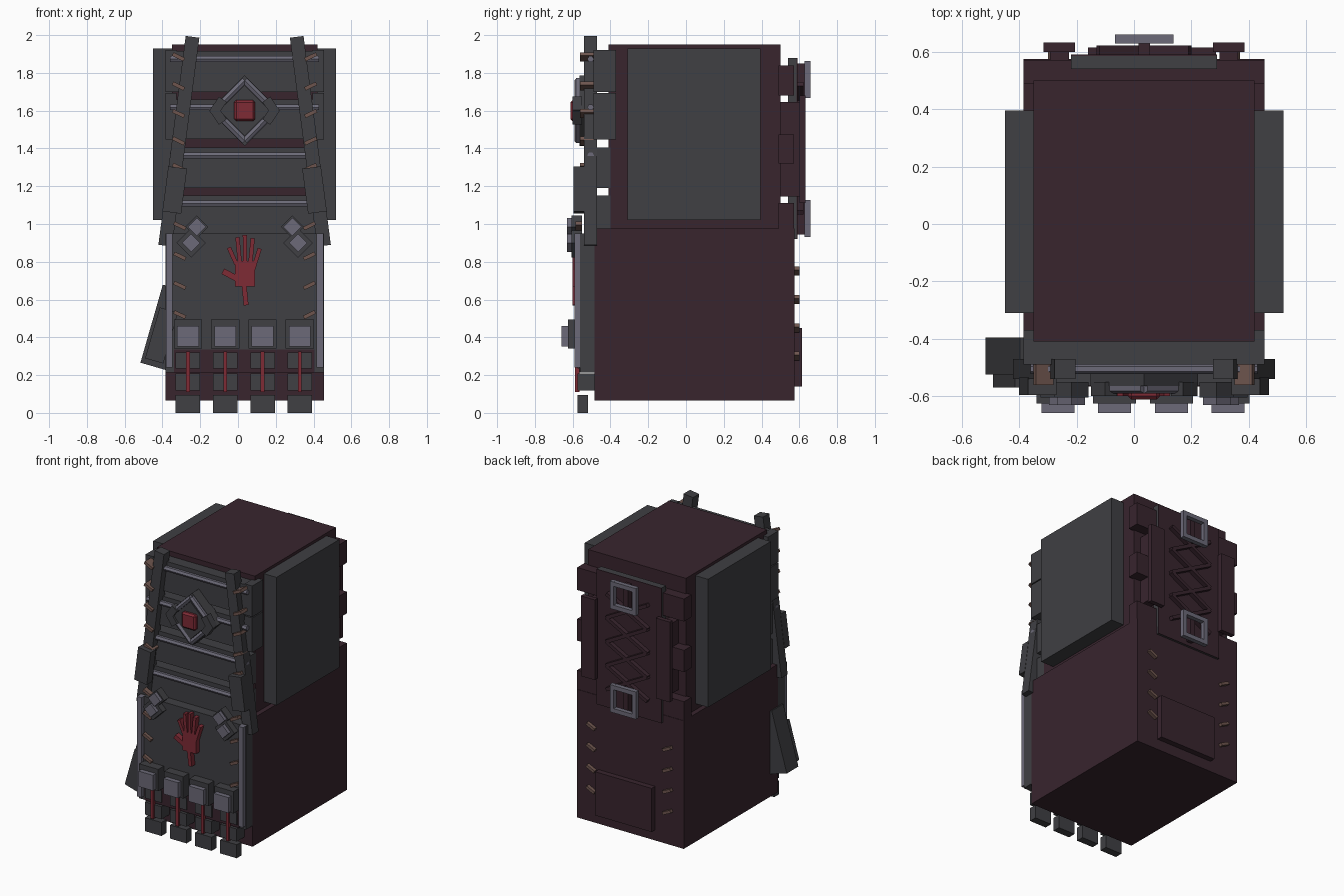
import bpy, math
from mathutils import Matrix

cube = bpy.data.objects.get("Cube")
if cube:
    bpy.data.objects.remove(cube, do_unlink=True)

CX = 0.035  # symmetry line of the model


def material(name, rgb):
    m = bpy.data.materials.new(name)
    m.use_nodes = True
    m.diffuse_color = (*rgb, 1)
    m.node_tree.nodes["Principled BSDF"].inputs["Base Color"].default_value = (*rgb, 1)
    return m


GREY = material("dark grey", (0.050, 0.050, 0.056))
MAROON = material("maroon leather", (0.040, 0.018, 0.027))
RED = material("red", (0.21, 0.024, 0.036))
STEEL = material("light steel", (0.15, 0.144, 0.188))
BROWN = material("brown thread", (0.156, 0.091, 0.076))


def finish(name, mat):
    o = bpy.context.object
    o.name = name
    o.data.materials.append(mat)
    return o


def box(name, mat, x, y, z, turn=0):
    """Box from (min, max) ranges, turned about the y axis through its centre."""
    centre = [sum(r) / 2 for r in (x, y, z)]
    bpy.ops.mesh.primitive_cube_add(size=1, location=centre, rotation=(0, turn, 0))
    o = finish(name, mat)
    o.data.transform(Matrix.Diagonal([r[1] - r[0] for r in (x, y, z)] + [1]))
    return o


def slab(name, mat, cx, cz, w, h, y, turn=0):
    return box(name, mat, (cx - w / 2, cx + w / 2), y, (cz - h / 2, cz + h / 2), turn)


def pair(name, mat, cx, cz, w, h, y, turn=0):
    slab("right_" + name, mat, cx, cz, w, h, y, turn)
    slab("left_" + name, mat, 2 * CX - cx, cz, w, h, y, -turn)


def bar(name, mat, a, b, w, y):
    """Flat bar between two (x, z) points."""
    dx, dz = b[0] - a[0], b[1] - a[1]
    return slab(name, mat, (a[0] + b[0]) / 2, (a[1] + b[1]) / 2, w,
                math.hypot(dx, dz), y, math.atan2(dx, dz))


def rod(name, a, b, r, y):
    """Six-sided steel rod between two (x, z) points."""
    dx, dz = b[0] - a[0], b[1] - a[1]
    bpy.ops.mesh.primitive_cylinder_add(
        vertices=6, radius=r, depth=math.hypot(dx, dz),
        location=((a[0] + b[0]) / 2, y, (a[1] + b[1]) / 2),
        rotation=(0, math.atan2(dx, dz), 0))
    return finish(name, STEEL)


DIAMOND = math.pi / 4

# Main body
box("lower_body", MAROON, (-0.385, 0.455), (-0.485, 0.575), (0.065, 0.975))
box("upper_body", MAROON, (-0.35, 0.42), (-0.41, 0.5), (0.97, 1.95))
pair("side_panel", GREY, -0.39, 1.475, 0.12, 0.91, (-0.31, 0.395))

# Overlapping chest plates with steel trims
for i, (lo, hi) in enumerate([(1.70, 1.915), (1.45, 1.66), (1.19, 1.405), (0.95, 1.15)]):
    box(f"chest_plate_{i}", GREY, (-0.352, 0.422), (-0.49, -0.40), (lo, hi))
    trim = hi - 0.042
    rod(f"chest_trim_{i}", (-0.36, trim), (0.43, trim), 0.018, -0.505)
for z in (1.81, 1.57):
    pair("plate_wrap", GREY, -0.355, z, 0.06, 0.22 if z > 1.7 else 0.245, (-0.49, -0.37))

# Slanted front straps with thicker sleeves
pair("strap", GREY, -0.313, 1.438, 0.073, 1.115, (-0.54, -0.47), 0.13)
pair("strap_sleeve", GREY, -0.335, 1.18, 0.10, 0.24, (-0.595, -0.535), 0.13)

# Front skirt plate with steel rims
box("skirt_plate", GREY, (-0.385, 0.455), (-0.562, -0.48), (0.215, 0.95))
pair("skirt_rim", STEEL, -0.364, 0.595, 0.036, 0.71, (-0.59, -0.55))
box("skirt_shadow_band", MAROON, (-0.34, 0.405), (-0.566, -0.48), (0.215, 0.335))

# Thread stitches
for z in (1.885, 1.73, 1.585, 1.44, 1.30):
    pair("strap_stitch", BROWN, -0.315, z, 0.068, 0.02, (-0.56, -0.49), 0.45)
for z in (0.99, 0.83, 0.675, 0.52):
    pair("skirt_stitch", BROWN, -0.308, z, 0.068, 0.02, (-0.585, -0.55), 0.45)
for z in (0.75, 0.60, 0.45, 0.30):
    pair("back_stitch", BROWN, -0.265, z, 0.068, 0.02, (0.57, 0.6), 0.45)

# Diamond studs
for x, z, s in ((-0.218, 0.985, 0.085), (-0.248, 0.90, 0.11)):
    pair("stud_base", GREY, x, z, s, s, (-0.605, -0.55), DIAMOND)
    pair("stud_cap", STEEL, x, z, 0.068, 0.068, (-0.63, -0.60), DIAMOND)

# Diamond emblem
EZ = 1.60
slab("emblem_base", GREY, CX, EZ, 0.265, 0.265, (-0.565, -0.48), DIAMOND)
slab("emblem_centre", GREY, CX, EZ, 0.19, 0.19, (-0.585, -0.55), DIAMOND)
for sx in (-1, 1):
    for sz in (-1, 1):
        rod("emblem_rim", (CX, EZ + sz * 0.16), (CX + sx * 0.13, EZ + sz * 0.03), 0.019, -0.572)
        bar("emblem_corner", GREY, (CX + sx * 0.165, EZ - sz * 0.012),
            (CX + sx * 0.115, EZ + sz * 0.06), 0.05, (-0.6, -0.55))
gem = slab("emblem_gem", RED, CX, EZ, 0.112, 0.112, (-0.612, -0.57))
bev = gem.modifiers.new("bevel", "BEVEL")
bev.width = 0.012
bev.segments = 1

# Red hand
HY = (-0.6, -0.55)
slab("hand_palm", RED, 0.037, 0.737, 0.106, 0.135, HY)
for a, b, w in [((-0.01, 0.79), (-0.048, 0.875), 0.022), ((0.01, 0.79), (-0.003, 0.93), 0.022),
                ((0.038, 0.79), (0.036, 0.942), 0.022), ((0.065, 0.79), (0.078, 0.925), 0.022),
                ((0.08, 0.76), (0.115, 0.87), 0.022), ((-0.005, 0.71), (-0.08, 0.75), 0.032),
                ((0.032, 0.68), (0.043, 0.57), 0.026)]:
    bar("hand_finger", RED, a, b, w, HY)

# Knuckles and jointed fingers
for x in (-0.265, -0.068, 0.13, 0.327):
    slab("knuckle_base", GREY, x, 0.418, 0.15, 0.155, (-0.625, -0.55))
    slab("knuckle_cap", STEEL, x, 0.406, 0.115, 0.11, (-0.658, -0.61))
    slab("finger_upper", GREY, x, 0.278, 0.13, 0.085, (-0.574, -0.52))
    slab("finger_middle", GREY, x, 0.163, 0.13, 0.09, (-0.574, -0.48))
    slab("fingertip", GREY, x, 0.048, 0.13, 0.096, (-0.574, -0.52))
    slab("finger_cord", RED, x, 0.218, 0.02, 0.215, (-0.588, -0.565))

# Slanted thumb guard
slab("thumb_guard", GREY, -0.39, 0.453, 0.14, 0.43, (-0.525, -0.395), 0.28)
slab("thumb_plate", GREY, -0.405, 0.41, 0.10, 0.28, (-0.57, -0.52), 0.28)

# Back bands and lacing panel
for lo, hi in ((1.68, 1.84), (1.32, 1.475), (0.97, 1.11)):
    box("back_band", MAROON, (-0.385, 0.455), (0.49, 0.572), (lo, hi))
box("back_panel", GREY, (-0.22, 0.29), (0.54, 0.586), (0.92, 1.88))
box("back_panel_face", MAROON, (-0.22, 0.29), (0.586, 0.591), (0.92, 1.88))
pair("back_strip", MAROON, -0.26, 1.395, 0.11, 0.57, (0.6, 0.632))
pair("back_strip_pad", MAROON, -0.26, 1.395, 0.066, 0.5, (0.5, 0.602))

# Crossed laces
for i in range(4):
    z = 1.06 + i * 0.17
    for s in (-1, 1):
        bar("lace", MAROON, (CX - s * 0.16, z), (CX + s * 0.16, z + 0.17), 0.024, (0.585, 0.622))

# Square buckles
for z in (1.765, 1.03):
    for s in (-1, 1):
        slab("buckle_side", STEEL, CX + s * 0.087, z, 0.03, 0.195, (0.628, 0.66))
        slab("buckle_bar", STEEL, CX, z + s * 0.082, 0.15, 0.03, (0.628, 0.66))
    slab("buckle_strap", MAROON, CX, z, 0.04, 0.17, (0.585, 0.63))

# Back pocket
box("back_pocket", MAROON, (-0.16, 0.285), (0.57, 0.615), (0.14, 0.45))
